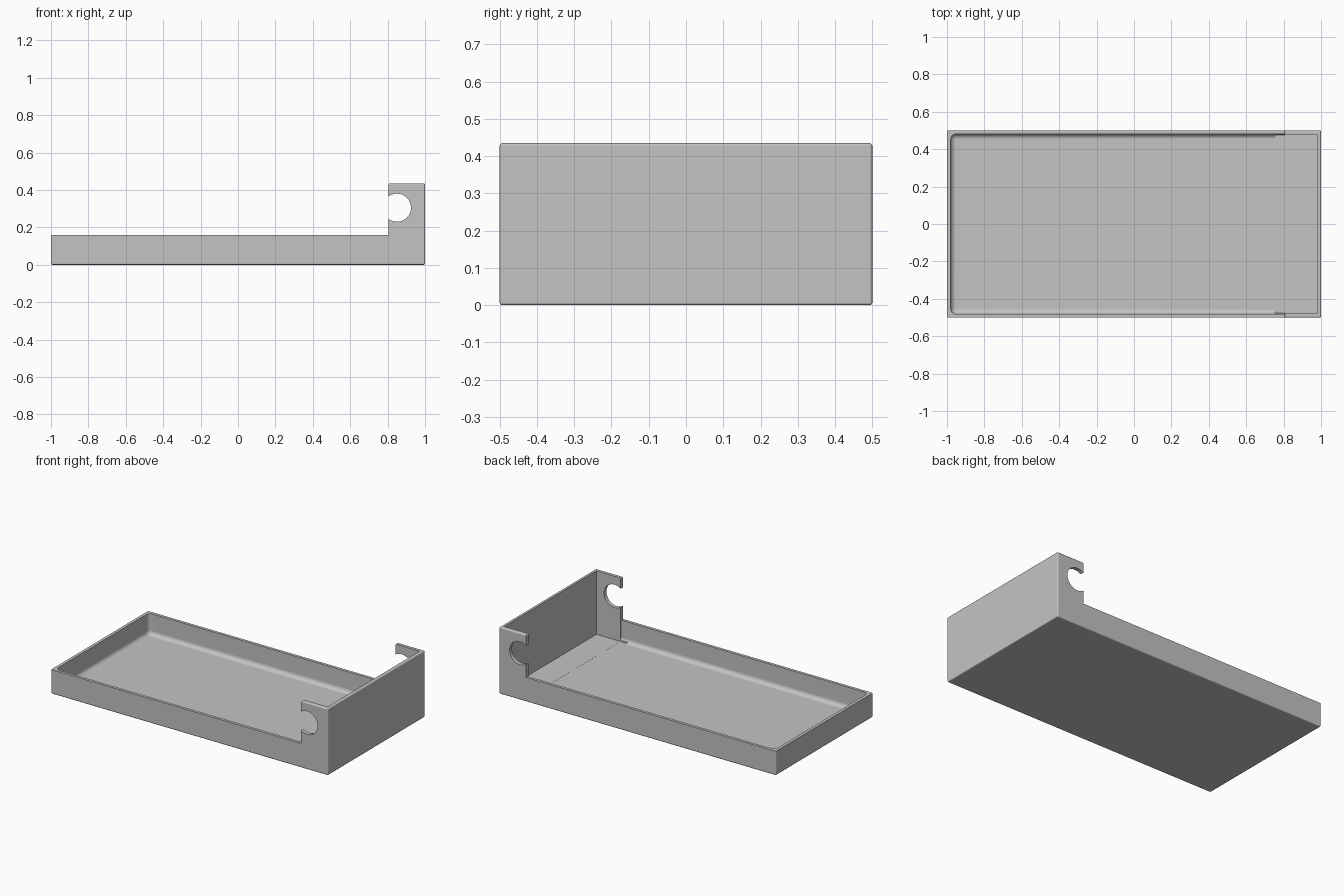
import bpy, bmesh, math
from mathutils import Matrix, Vector

cube = bpy.data.objects.get("Cube")
if cube:
    bpy.data.objects.remove(cube, do_unlink=True)

LOW, TALL, STEP, FLOOR = 0.158, 0.435, 0.805, 0.02

grey = bpy.data.materials.new("plain grey")
grey.use_nodes = True
grey.diffuse_color = (0.55, 0.55, 0.55, 1)
grey.node_tree.nodes["Principled BSDF"].inputs["Base Color"].default_value = (0.55, 0.55, 0.55, 1)


def make(name, bm):
    bmesh.ops.recalc_face_normals(bm, faces=bm.faces)
    mesh = bpy.data.meshes.new(name)
    bm.to_mesh(mesh)
    bm.free()
    mesh.materials.append(grey)
    ob = bpy.data.objects.new(name, mesh)
    bpy.context.collection.objects.link(ob)
    return ob


def box(lo, hi):
    bm = bmesh.new()
    lo, hi = Vector(lo), Vector(hi)
    size = Matrix.Diagonal((*(hi - lo), 1))
    bmesh.ops.create_cube(bm, size=1, matrix=Matrix.Translation((lo + hi) / 2) @ size)
    return bm


def cut(target, cutter):
    cutter.hide_render = True
    mod = target.modifiers.new(cutter.name, "BOOLEAN")
    mod.operation, mod.solver, mod.object = "DIFFERENCE", "EXACT", cutter
    bpy.context.view_layer.objects.active = target
    bpy.ops.object.modifier_apply(modifier=mod.name)
    bpy.data.objects.remove(cutter, do_unlink=True)


# Tray body: stepped side profile extruded across the depth
bm = bmesh.new()
profile = [(-1, 0), (1, 0), (1, TALL), (STEP, TALL), (STEP, LOW), (-1, LOW)]
face = bm.faces.new([bm.verts.new((x, -0.5, z)) for x, z in profile])
extruded = bmesh.ops.extrude_face_region(bm, geom=[face])["geom"]
bmesh.ops.translate(bm, vec=(0, 1, 0), verts=[v for v in extruded if isinstance(v, bmesh.types.BMVert)])


def softened(edge):
    a, b = (v.co for v in edge.verts)
    mid = (a + b) / 2
    upright = abs(a.z - b.z) > 0.01
    return mid.z < 0.01 or mid.z > TALL - 0.01 or (upright and abs(mid.x) > 0.99)


bmesh.ops.recalc_face_normals(bm, faces=bm.faces)
bmesh.ops.bevel(bm, geom=[e for e in bm.edges if softened(e)], offset=0.007,
                segments=3, profile=0.5, affect="EDGES")
tray = make("tray", bm)

# Tall end pocket with square corners and slightly thicker cheeks
cut(tray, make("end_pocket_cutter", box((STEP - 0.05, -0.475, FLOOR + 0.0005), (0.98, 0.475, 0.7))))

# Low basin with filleted floor and corners, ending square at the step
END = STEP + 0.001
bm = box((-0.98, -0.481, FLOOR), (END, 0.481, 0.6))
rounded = [e for e in bm.edges
           if not all(v.co.x > END - 0.01 for v in e.verts)
           and not all(v.co.z > 0.59 for v in e.verts)]
bmesh.ops.bevel(bm, geom=rounded, offset=0.028, segments=6, profile=0.5, affect="EDGES")
cut(tray, make("basin_cutter", bm))

# Round notches open towards the low side, through both cheeks
bm = bmesh.new()
turn = Matrix.Translation((0.85, 0, 0.305)) @ Matrix.Rotation(math.pi / 2, 4, "X")
bmesh.ops.create_cone(bm, cap_ends=True, segments=48, radius1=0.075, radius2=0.075,
                      depth=1.2, matrix=turn)
cut(tray, make("notch_cutter", bm))

# Smooth fillets with flat main faces
bpy.ops.object.select_all(action="DESELECT")
tray.select_set(True)
bpy.context.view_layer.objects.active = tray
bpy.ops.object.shade_smooth_by_angle(angle=math.radians(32))
weighted = tray.modifiers.new("flat_main_faces", "WEIGHTED_NORMAL")
weighted.keep_sharp = True
